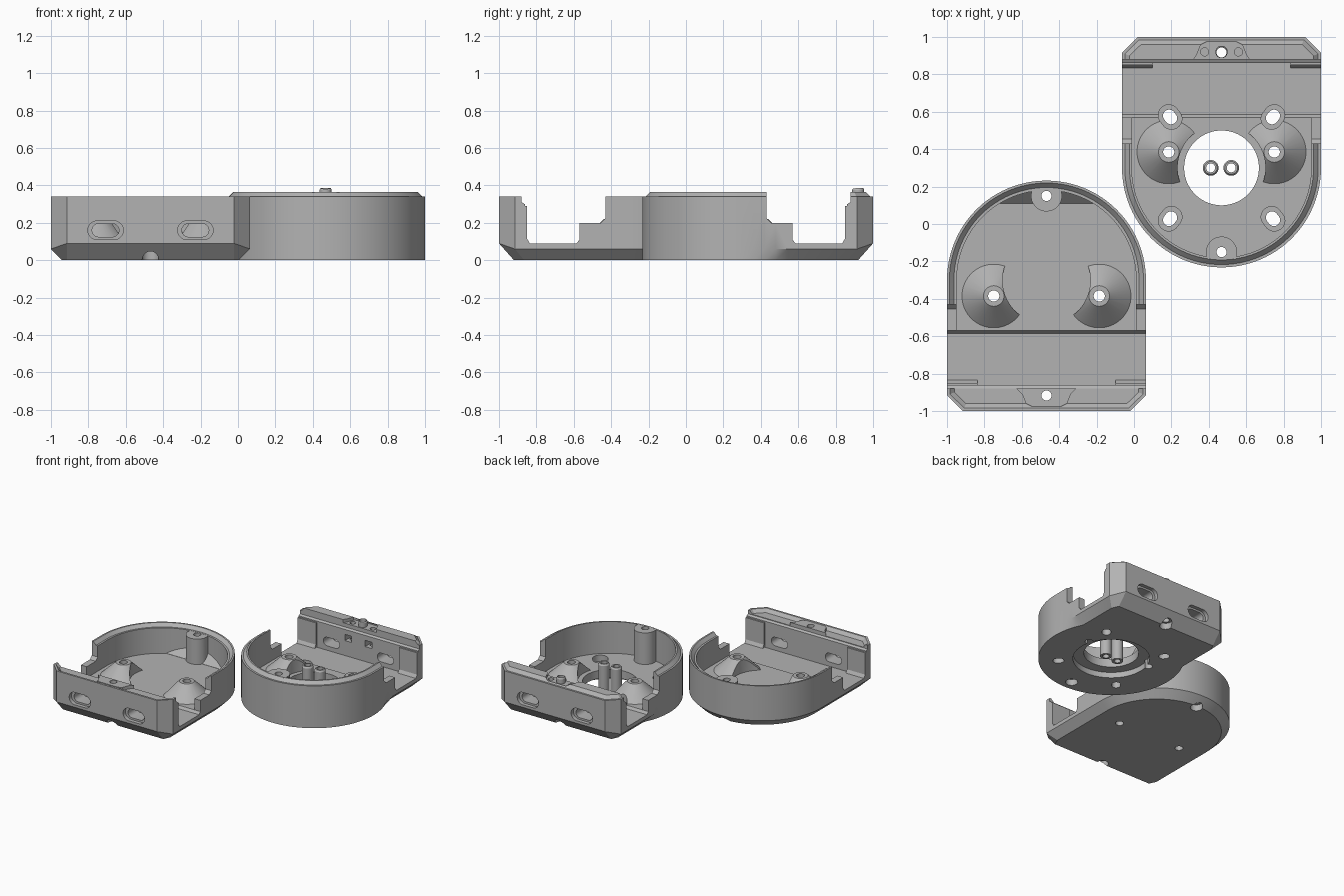
import bpy, bmesh, math
from math import sin, cos, pi, sqrt

if "Cube" in bpy.data.objects:
    bpy.data.objects.remove(bpy.data.objects["Cube"])

R, END, RIM, FLOOR = 0.532, 0.70, 0.34, 0.11
grey = bpy.data.materials.new("grey_plastic")
grey.diffuse_color = (0.45, 0.45, 0.45, 1)
grey.use_nodes = True
grey.node_tree.nodes["Principled BSDF"].inputs["Base Color"].default_value = grey.diffuse_color


def loft(name, rings):
    """Closed solid through rings of 3D points."""
    bm = bmesh.new()
    vs = [[bm.verts.new(p) for p in r] for r in rings]
    n = len(vs[0])
    for a, b in zip(vs, vs[1:]):
        for i in range(n):
            j = (i + 1) % n
            bm.faces.new((a[i], a[j], b[j], b[i]))
    bm.faces.new(vs[0][::-1])
    bm.faces.new(vs[-1])
    bmesh.ops.recalc_face_normals(bm, faces=bm.faces)
    me = bpy.data.meshes.new(name)
    bm.to_mesh(me)
    bm.free()
    me.materials.append(grey)
    ob = bpy.data.objects.new(name, me)
    bpy.context.collection.objects.link(ob)
    return ob


def at(pts, z):
    return [(x, y, z) for x, y in pts]


def prism(pts, z0, z1, name="helper"):
    return loft(name, [at(pts, z0), at(pts, z1)])


def across(profile, x0, x1):
    """Side profile (y, z) extruded along x."""
    return loft("helper", [[(x, y, z) for y, z in profile] for x in (x0, x1)])


def stadium(x, y, half, r, ang=0.0, n=32):
    pts = []
    for i in range(n):
        a = 2 * pi * (i + 0.5) / n
        px, py = r * cos(a) + math.copysign(half, cos(a)), r * sin(a)
        pts.append((x + px * cos(ang) - py * sin(ang), y + px * sin(ang) + py * cos(ang)))
    return pts


def circle(x, y, r, n=32):
    return stadium(x, y, 0, r, 0, n)


def u_shape(r, end):
    arc = [(r * cos(pi + pi * i / 48), r * sin(pi + pi * i / 48)) for i in range(49)]
    return arc + [(r, end), (-r, end)]


def end_plate(inset):
    w, c, e = 0.517 - inset, 0.44 - inset * 0.4, 0.685 - inset
    return [(-w, 0.57), (w, 0.57), (w, 0.61 - inset * 0.4), (c, e), (-c, e), (-w, 0.61 - inset * 0.4)]


def combine(body, tool, op):
    m = body.modifiers.new("combine", 'BOOLEAN')
    m.operation, m.object, m.solver = op, tool, 'EXACT'
    bpy.context.view_layer.objects.active = body
    bpy.ops.object.modifier_apply(modifier=m.name)
    bpy.data.objects.remove(tool)


def cut(body, tool):
    combine(body, tool, 'DIFFERENCE')


def add(body, tool):
    combine(body, tool, 'UNION')


def outline(level, full_base):
    """Outer U outline: level 0 base, 1 chamfer top, 2 rim."""
    low = level == 0
    ins = 0.06 if low else 0.0
    z_side, z_end = ((0, 0), (0.06, 0.09), (RIM, RIM))[level]
    r = R - (0 if full_base else ins)
    pts = [(r * cos(pi + pi * i / 48), r * sin(pi + pi * i / 48), z_side) for i in range(49)]
    right = []
    for v in (0.06, 0.12, 0.18, 0.245):
        w = max(R - ins, sqrt(R * R - v * v)) if full_base and low else R - ins
        right.append((w, v, z_side))
    e = END - (0.08 if low else 0)
    right += [(R - ins, e - 0.085 + (0.03 if low else 0), z_side), (R - 0.085, e, z_end)]
    return pts + right + [(-x, y, z) for x, y, z in reversed(right)]


def shell(name, lipped):
    body = loft(name, [outline(k, lipped) for k in range(3)])
    # mating lip on one half, matching recess on the other
    if lipped:
        add(body, loft("lip", [at(u_shape(0.517, 0.3), 0.32), at(u_shape(0.517, 0.3), RIM),
                               at(u_shape(0.492, 0.3), 0.365)]))
        add(body, loft("lip", [at(end_plate(0), 0.32), at(end_plate(0), RIM),
                               at(end_plate(0.025), 0.365)]))
    else:
        for f, a in ((lambda i: u_shape(0.52 - i, 0.3), 0), (end_plate, 0)):
            cut(body, loft("recess", [at(f(0.025), 0.315), at(f(0), RIM + 0.001), at(f(0), 0.5)]))
    # round chamber, then the stepped opening right across
    cut(body, prism(u_shape(0.48, 0.28), FLOOR, 1))
    cut(body, across([(0.13, 1), (0.13, 0.225), (0.155, 0.2), (0.27, 0.2), (0.27, 0.11),
                      (0.285, 0.09), (0.562, 0.09), (0.562, 0.30), (0.58, 0.31), (0.58, 1)], -1, 1))
    # corner ribs at the foot of the end wall
    for s in (-1, 1):
        add(body, across([(0.535, 0.08), (0.535, 0.09), (0.55, 0.115), (0.55, 0.29),
                          (0.57, 0.29), (0.57, 0.08)], s * 0.37, s * 0.5318))
    # boss in the middle of the end wall
    boss = [(-0.16, 0.58), (0.16, 0.58), (0.13, 0.61), (0.11, 0.66), (0.08, 0.675),
            (-0.08, 0.675), (-0.11, 0.66), (-0.13, 0.61)]
    if lipped:
        cut(body, prism([(x, y - 0.02 if y < 0.6 else y) for x, y in boss], RIM, 0.5))
        add(body, loft("locating_pin", [at(circle(0, 0.62, 0.033), 0.3), at(circle(0, 0.62, 0.033), 0.375),
                                        at(circle(0, 0.62, 0.027), 0.387)]))
        for x in (-0.09, 0.09):
            cut(body, prism(circle(x, 0.62, 0.022, 16), 0.2, 0.5))
            cut(body, across([(0.5, 0.21), (0.64, 0.21), (0.64, 0.26), (0.5, 0.26)], x - 0.03, x + 0.03))
    else:
        add(body, prism(boss, 0.30, RIM))
        # sloped fill at the round end
        a0 = math.acos(0.41 / 0.5)
        seg = [(0.5 * sin(a0 * t / 8), -0.5 * cos(a0 * t / 8)) for t in range(-8, 9)]
        add(body, loft("fill", [at(seg, 0.09), [(x, y, FLOOR + 0.001 - 0.41 - y) for x, y in seg]]))
    # screw post at the round end
    post = [(x, max(y, -0.49)) for x, y in circle(0, -0.45, 0.083)]
    add(body, prism(post, 0.08, 0.364 if lipped else 0.314))
    # conical screw bosses
    for s in (-1, 1):
        x, y = s * 0.282, 0.085
        cone = loft("cone", [at(circle(x, y, 0.18, 48), 0.1), at(circle(x, y, 0.17, 48), FLOOR),
                             at(circle(x, y, 0.055, 48), 0.22)])
        cut(cone, prism(circle(0, 0, 0.235, 64), 0, 1))
        add(body, cone)
        cut(body, prism(circle(x, y, 0.03), -1, 1))
        # long slots through the end wall
        for half, r, y0 in ((0.045, 0.05, 0.67), (0.037, 0.035, 0.5)):
            p = stadium(s * 0.24, 0.16, half, r)
            cut(body, loft("slot", [[(a, v, b) for a, b in p] for v in (y0, 0.8)]))
    # screw holes with sunk heads
    for y in (-0.45, 0.617):
        cut(body, prism(circle(0, y, 0.027), -1, 1))
        cut(body, prism(circle(0, y, 0.045), -1, 0.05))
    if lipped:
        # central opening with underside ring, and four mounting slots
        cut(body, prism(circle(0, 0, 0.20, 64), -1, 0.2))
        cut(body, prism(circle(0, 0, 0.28, 64), -1, 0.045))
        for sx in (-1, 1):
            for sy in (-1, 1):
                x, y = sx * 0.275, sy * 0.272
                ang = math.atan2(sy * 1.3, sx)
                cut(body, prism(stadium(x, y, 0.012, 0.056, ang), 0.06, 0.3))
                cut(body, prism(stadium(x, y, 0.008, 0.033, ang), -1, 0.3))
    return body


def finish(ob, loc, turn=0.0):
    ob.location, ob.rotation_euler = loc, (0, 0, turn)
    bpy.ops.object.select_all(action='DESELECT')
    ob.select_set(True)
    bpy.context.view_layer.objects.active = ob
    bpy.ops.object.shade_smooth_by_angle(angle=math.radians(25))


finish(shell("plain_half_shell", False), (-0.468, -0.3, 0), pi)
finish(shell("lipped_half_shell", True), (0.468, 0.3, 0))

# two loose tubular spacers standing in the central opening
for side, x in (("left", 0.41), ("right", 0.52)):
    tube = loft(side + "_spacer", [at(circle(0, 0, r), z) for r, z in
                                   ((0.042, 0), (0.042, 0.235), (0.034, 0.247))])
    cut(tube, prism(circle(0, 0, 0.024), -1, 1))
    finish(tube, (x, 0.30, 0))
